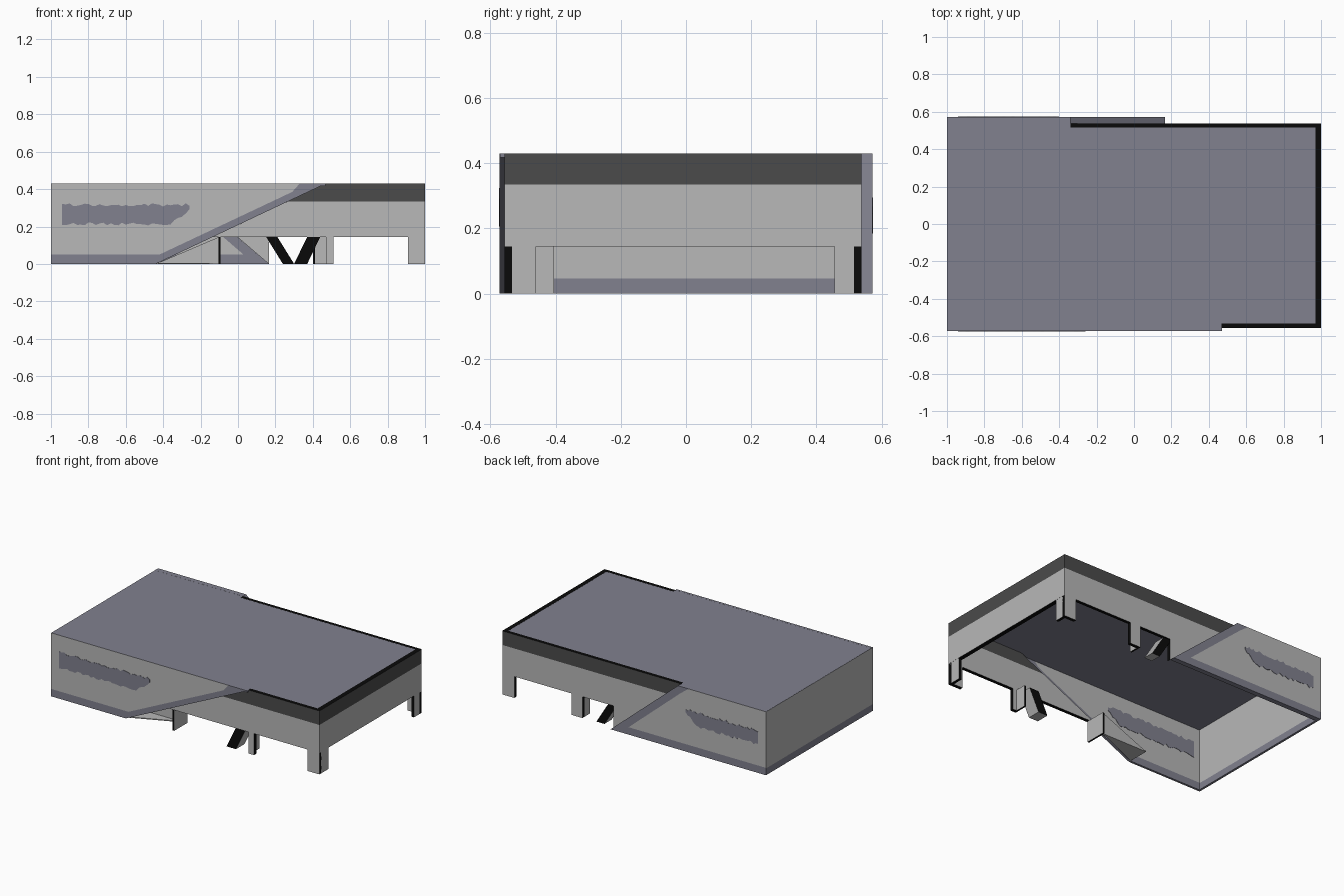
import bpy, bmesh, random
from mathutils import Vector

random.seed(4)
cube = bpy.data.objects.get("Cube")
if cube:
    bpy.data.objects.remove(cube, do_unlink=True)


def material(name, rgb):
    m = bpy.data.materials.new(name)
    m.use_nodes = True
    m.diffuse_color = (*rgb, 1)
    m.node_tree.nodes["Principled BSDF"].inputs["Base Color"].default_value = (*rgb, 1)
    return m


GREY = material("light grey", (0.48, 0.48, 0.48))
SLATE = material("slate", (0.22, 0.22, 0.275))
DARK = material("dark grey", (0.07, 0.07, 0.07))
BLACK = material("black", (0.003, 0.003, 0.003))


def prism(name, axis, points, lo, hi, cap, edge=None):
    """Extrude a flat outline along an axis; caps and edges have their own colours."""
    place = {"x": lambda a, b, d: (d, a, b),
             "y": lambda a, b, d: (a, d, b),
             "z": lambda a, b, d: (a, b, d)}[axis]
    bm = bmesh.new()
    low = [bm.verts.new(place(a, b, lo)) for a, b in points]
    high = [bm.verts.new(place(a, b, hi)) for a, b in points]
    bm.faces.new(low)
    bm.faces.new(high)
    n = len(points)
    for i in range(n):
        j = (i + 1) % n
        side = bm.faces.new((low[i], low[j], high[j], high[i]))
        side.material_index = 1
    bmesh.ops.recalc_face_normals(bm, faces=bm.faces)
    mesh = bpy.data.meshes.new(name)
    bm.to_mesh(mesh)
    bm.free()
    mesh.materials.append(cap)
    mesh.materials.append(edge or cap)
    obj = bpy.data.objects.new(name, mesh)
    bpy.context.collection.objects.link(obj)
    return obj


def rect(a0, a1, b0, b1):
    return [(a0, b0), (a1, b0), (a1, b1), (a0, b1)]


TOP, BAND, SILL, BASE = 0.43, 0.335, 0.145, 0.05
L = -0.9995          # end of the side panels, just inside the end wall
FRONT, BACK = (-0.572, -0.557), (0.538, 0.572)
FWALL, BWALL = (-0.557, -0.533), (0.515, 0.538)

# Roof, inset behind the black rim of the thin walls
prism("roof", "z", [(L, -0.571), (0.468, -0.571), (0.468, -0.533), (0.97, -0.533),
                    (0.97, 0.515), (-0.34, 0.515), (-0.34, 0.571), (L, 0.571)],
      0.418, 0.4295, SLATE)

# Closed end wall
prism("end_wall", "x", rect(-0.5715, 0.5715, 0.046, 0.429), -1, -0.985, GREY)
prism("end_wall_base", "x", rect(-0.5715, 0.5715, 0, 0.046), -1, -0.985, SLATE)

# Slanted side panels: pale field and slate border
prism("front_panel", "y", [(L, BASE), (-0.42, BASE), (0.29, 0.385), (0.33, TOP), (L, TOP)],
      *FRONT, GREY, SLATE)
prism("front_panel_border", "y", [(L, 0), (-0.44, 0), (0.47, TOP), (0.33, TOP),
                                  (0.29, 0.385), (-0.42, BASE), (L, BASE)], *FRONT, SLATE)
prism("back_panel", "y", [(L, BASE), (0.03, BASE), (-0.36, 0.385), (-0.42, TOP), (L, TOP)],
      *BACK, GREY, SLATE)
prism("back_panel_border", "y", [(L, 0), (0.165, 0), (-0.34, TOP), (-0.42, TOP),
                                 (-0.36, 0.385), (0.03, BASE), (L, BASE)], *BACK, SLATE)


def ragged_patch(name, x0, x1, z0, z1, y):
    """Thin plate with a rough outline and a tapered far end."""
    steps = 34
    upper, lower = [], []
    for i in range(steps + 1):
        t = i / steps
        taper = max(0, t - 0.85) * 0.5
        x = x0 + (x1 - x0) * t
        upper.append((x, z1 - random.uniform(0, 0.018)))
        lower.append((x, z0 + taper + random.uniform(0, 0.018)))
    prism(name, "y", lower + upper[::-1], y - 0.002, y + 0.002, SLATE)


for side, y in (("outer", FRONT[0]), ("inner", FRONT[1])):
    ragged_patch("front_patch_" + side, -0.94, -0.26, 0.205, 0.325, y)
for side, y in (("outer", BACK[1]), ("inner", BACK[0])):
    ragged_patch("back_patch_" + side, -0.94, -0.4, 0.185, 0.295, y)

# Long walls, cut along the panel diagonals, in two colour bands
prism("front_wall", "y", [(-0.133, SILL), (1, SILL), (1, BAND), (0.269, BAND)],
      *FWALL, GREY, BLACK)
prism("front_wall_band", "y", [(0.269, BAND), (1, BAND), (1, TOP), (0.47, TOP)],
      *FWALL, DARK, BLACK)
prism("back_wall", "y", [(-0.005, SILL), (1, SILL), (1, BAND), (-0.228, BAND)],
      *BWALL, GREY, BLACK)
prism("back_wall_band", "y", [(-0.228, BAND), (1, BAND), (1, TOP), (-0.34, TOP)],
      *BWALL, DARK, BLACK)

# Open-end wall
prism("right_wall", "x", rect(-0.5565, 0.5375, SILL, BAND), 0.97, 1.0005, GREY, BLACK)
prism("right_wall_band", "x", rect(-0.5565, 0.5375, BAND, TOP), 0.97, 1.0005, DARK, BLACK)

# Corner legs folded around both open-end corners
for name, wall, span in (("front", FWALL, (-0.54, -0.46)), ("back", BWALL, (0.455, 0.522))):
    prism(name + "_corner_leg", "y", rect(0.91, 1, 0, SILL), *wall, GREY, BLACK)
    prism(name + "_corner_leg_return", "x", rect(*span, 0, SILL), 0.98, 1, GREY, BLACK)

# Middle legs, each with a return at right angles
prism("front_middle_leg", "y", rect(0.47, 0.51, 0, SILL), *FWALL, GREY, BLACK)
prism("front_middle_leg_return", "x", rect(-0.533, -0.46, 0, SILL), 0.47, 0.482, GREY, BLACK)
prism("back_middle_leg", "y", rect(0.4, 0.48, 0, SILL), *BWALL, GREY, BLACK)
prism("back_middle_leg_return", "x", rect(0.455, 0.515, 0, SILL), 0.4, 0.412, GREY, BLACK)

# Slanted struts leaning toward the middle
prism("front_strut", "y", [(0.3, 0), (0.37, 0), (0.44, SILL), (0.37, SILL)],
      -0.55, -0.46, BLACK, GREY)
prism("back_strut", "y", [(0.24, 0), (0.3, 0), (0.21, SILL), (0.15, SILL)],
      0.455, 0.53, BLACK, GREY)

# Supports beneath the lower ends of the panels
prism("front_support", "y", [(-0.44, 0), (-0.1, 0), (-0.1, SILL)],
      -0.425, -0.41, GREY)
prism("front_support_base", "z", [(-0.44, -0.557), (-0.1, -0.41), (-0.44, -0.41)],
      0, 0.006, GREY)
prism("front_support_return", "x", rect(-0.55, -0.405, 0, SILL), -0.105, -0.093, GREY, BLACK)
prism("back_support", "y", [(0.165, 0), (0.165, SILL), (-0.005, SILL)], *BWALL, GREY, BLACK)
